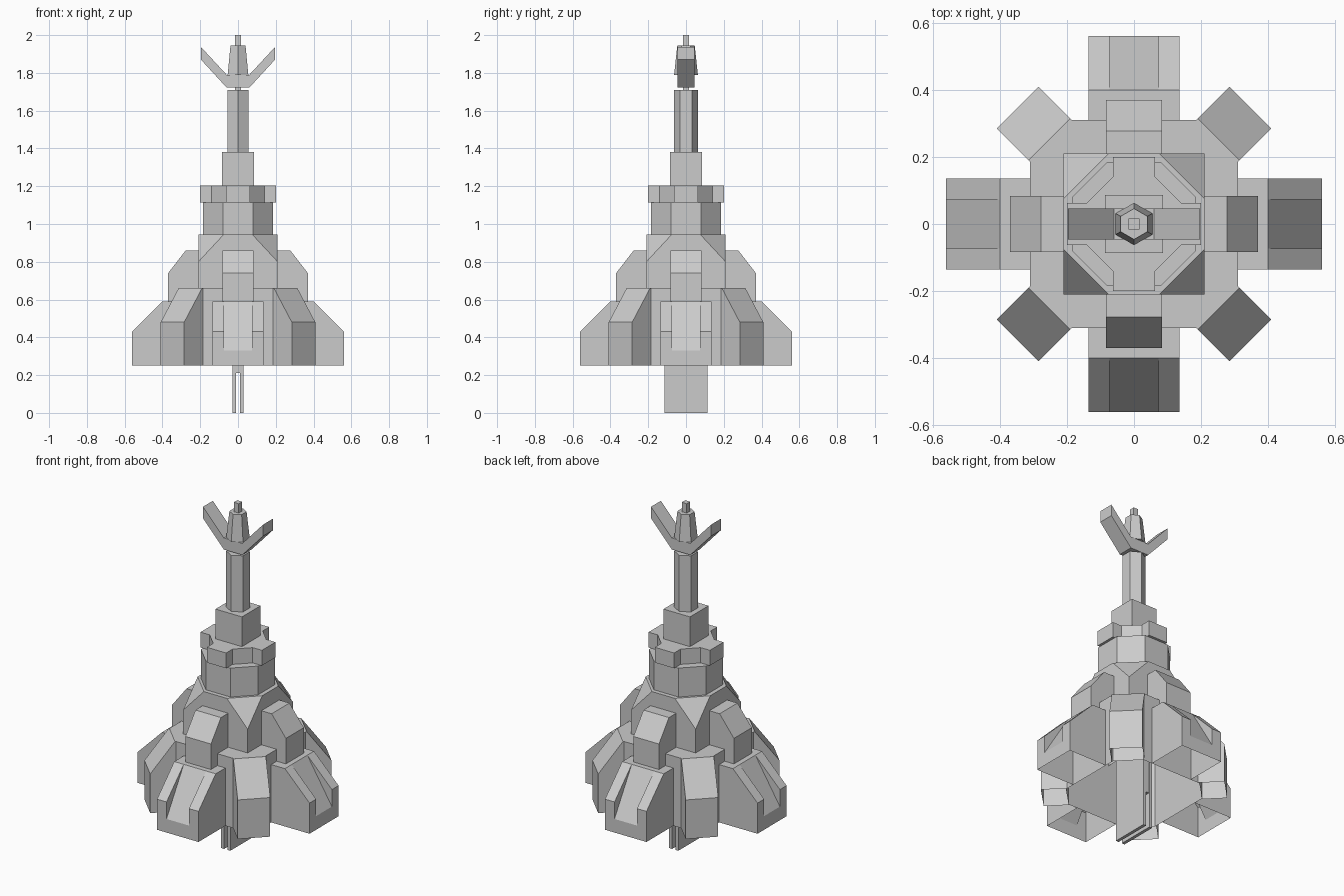
import bpy, bmesh
from math import radians, cos, sin

if "Cube" in bpy.data.objects:
    bpy.data.objects.remove(bpy.data.objects["Cube"])


def finish(name, bm, turn=0):
    bmesh.ops.remove_doubles(bm, verts=bm.verts[:], dist=1e-5)
    bmesh.ops.dissolve_degenerate(bm, edges=bm.edges[:], dist=1e-5)
    bmesh.ops.recalc_face_normals(bm, faces=bm.faces[:])
    me = bpy.data.meshes.new(name)
    bm.to_mesh(me)
    bm.free()
    ob = bpy.data.objects.new(name, me)
    ob.rotation_euler.z = radians(turn)
    bpy.context.collection.objects.link(ob)
    return ob


def prism(name, low, high, z0, z1, floor=True):
    """Join two outlines (x, y) at heights z0 and z1."""
    bm = bmesh.new()
    a = [bm.verts.new((x, y, z0)) for x, y in low]
    b = [bm.verts.new((x, y, z1)) for x, y in high]
    n = len(a)
    for i in range(n):
        j = (i + 1) % n
        bm.faces.new((a[i], a[j], b[j], b[i]))
    bm.faces.new(b)
    if floor:
        bm.faces.new(a[::-1])
    return finish(name, bm)


def shell(name, stations, turn):
    """Loft (offset, profile) stations into a pod with open back and base."""
    bm = bmesh.new()
    rows = [[bm.verts.new((r, t, z)) for r, z in prof] for t, prof in stations]
    for p, q in zip(rows, rows[1:]):
        for i in range(len(p) - 1):
            bm.faces.new((p[i], p[i + 1], q[i + 1], q[i]))
    for row, (t, prof) in ((rows[0], stations[0]), (rows[-1], stations[-1])):
        inner = bm.verts.new((prof[0][0], t, prof[-1][1]))
        bm.faces.new(row + [inner])
    return finish(name, bm, turn)


def box(name, x0, x1, y, z0, z1):
    pts = [(x0, -y), (x1, -y), (x1, y), (x0, y)]
    return prism(name, pts, pts, z0, z1)


def octagon(a, b):
    return [(b, -a), (a, -b), (a, b), (b, a), (-b, a), (-a, b), (-a, -b), (-b, -a)]


def hexagon(r):
    return [(r * sin(radians(60 * i)), r * cos(radians(60 * i))) for i in range(6)]


# Hollow lower hull
o = octagon(0.31, 0.195)
prism("lower_hull", o, o, 0.25, 0.66, floor=False)

# Four channelled pods, four diagonal pods, four upper buttresses
rail = [(0.31, 0.59), (0.40, 0.59), (0.56, 0.43), (0.56, 0.25)]
channel = [(0.31, 0.59), (0.40, 0.59), (0.56, 0.33), (0.56, 0.25)]
diagonal = [(0.35, 0.66), (0.357, 0.66), (0.491, 0.48), (0.491, 0.25)]
upper = [(0.20, 0.86), (0.277, 0.86), (0.37, 0.74), (0.37, 0.59)]
for i in range(4):
    a = 90 * i
    shell(f"main_pod_{i}", [(-0.135, rail), (-0.073, rail), (-0.073, channel),
                            (0.073, channel), (0.073, rail), (0.135, rail)], a)
    shell(f"diagonal_pod_{i}", [(-0.088, diagonal), (0.088, diagonal)], a + 45)
    shell(f"upper_buttress_{i}", [(-0.083, upper), (0.083, upper)], a)

# Square body with clipped upper corners
bm = bmesh.new()
for sx in (-1, 1):
    for sy in (-1, 1):
        for x, y, z in ((0.21, 0.21, 0.66), (0.21, 0.21, 0.80),
                        (0.075, 0.21, 0.945), (0.21, 0.075, 0.945)):
            bm.verts.new((sx * x, sy * y, z))
bmesh.ops.convex_hull(bm, input=bm.verts[:])
bmesh.ops.dissolve_limit(bm, angle_limit=0.01, verts=bm.verts[:], edges=bm.edges[:])
finish("clipped_body", bm)

# Octagonal tier, notched collar and neck block
o = octagon(0.185, 0.08)
prism("octagonal_tier", o, o, 0.945, 1.115)
collar = []
for i in range(4):
    c, s = round(cos(radians(90 * i))), round(sin(radians(90 * i)))
    for x, y in ((0.2, -0.063), (0.2, 0.063), (0.14, 0.063)):
        collar.append((c * x - s * y, s * x + c * y))
    x, y = 0.063, 0.14
    collar.append((c * x - s * y, s * x + c * y))
prism("notched_collar", collar, collar, 1.115, 1.205)
box("neck_block", -0.086, 0.086, 0.086, 1.205, 1.38)

# Mast, tapered head and needle
prism("mast", hexagon(0.063), hexagon(0.063), 1.38, 1.71)
prism("mast_head", hexagon(0.063), hexagon(0.046), 1.79, 1.945)
box("needle", -0.016, 0.016, 0.016, 1.71, 2.0)

# Forked antenna arms
fork = [(-0.06, 1.722), (0.06, 1.722), (0.196, 1.87), (0.196, 1.937),
        (0.06, 1.79), (-0.06, 1.79), (-0.196, 1.937), (-0.196, 1.87)]
bm = bmesh.new()
f = bm.faces.new([bm.verts.new((x, -0.046, z)) for x, z in fork])
ext = bmesh.ops.extrude_face_region(bm, geom=[f], use_keep_orig=True)
bmesh.ops.translate(bm, vec=(0, 0.092, 0),
                    verts=[g for g in ext["geom"] if isinstance(g, bmesh.types.BMVert)])
finish("antenna_fork", bm)

# Twin keel plates hanging from inside the hull, with a filler between
box("keel_plate_left", -0.03, -0.011, 0.114, 0, 0.655)
box("keel_plate_right", 0.011, 0.03, 0.114, 0, 0.655)
box("keel_filler", -0.011, 0.011, 0.112, 0.21, 0.65)
